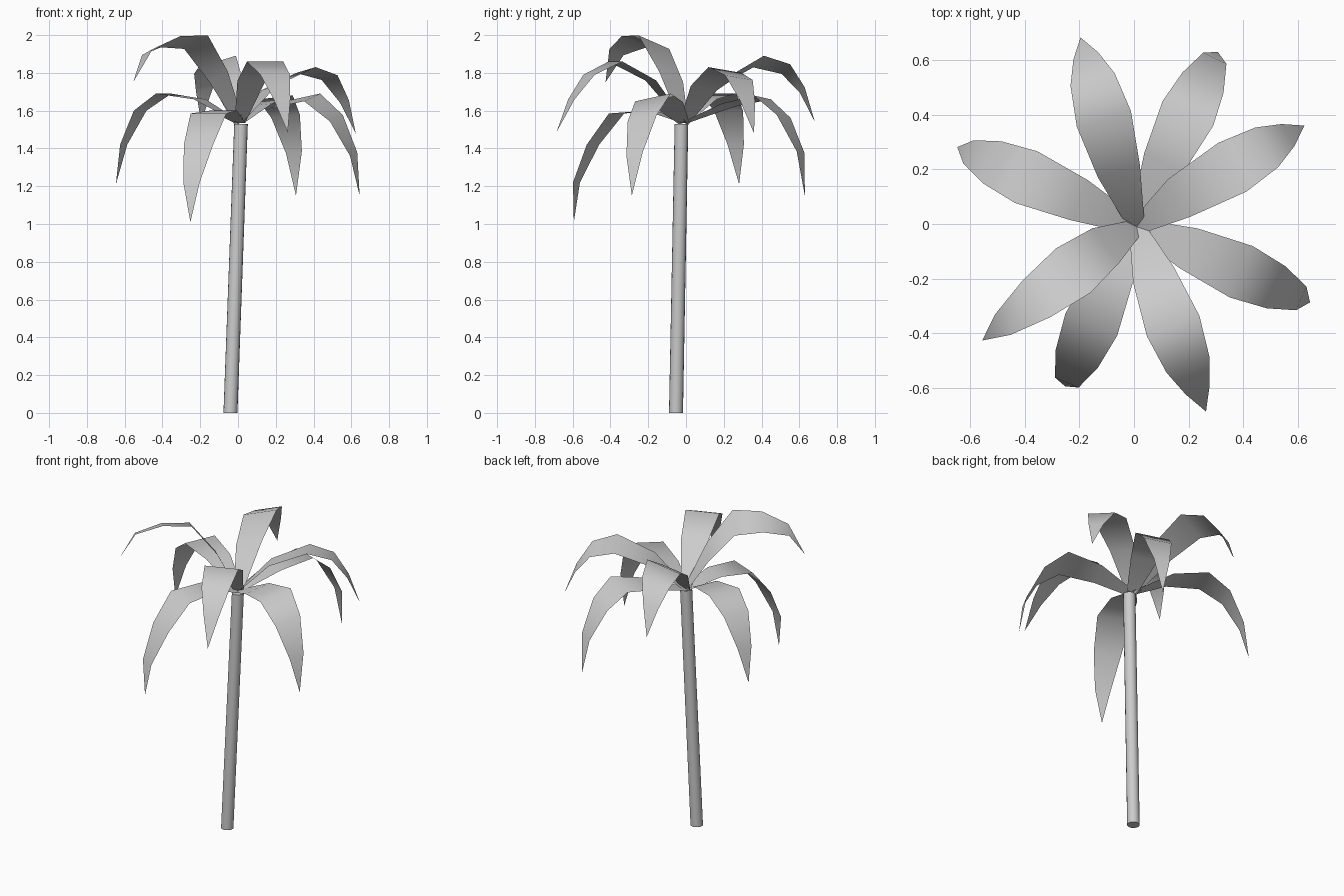
import bpy, bmesh, math
from mathutils import Vector

if "Cube" in bpy.data.objects:
    bpy.data.objects.remove(bpy.data.objects["Cube"])

BASE = Vector((0.01, -0.01, 1.535))
HALF_WIDTHS = (0.03, 0.08, 0.103, 0.084, 0.047)


def finish(name, bm, angle):
    mesh = bpy.data.meshes.new(name)
    bm.to_mesh(mesh)
    bm.free()
    obj = bpy.data.objects.new(name, mesh)
    bpy.context.collection.objects.link(obj)
    bpy.ops.object.select_all(action='DESELECT')
    obj.select_set(True)
    bpy.context.view_layer.objects.active = obj
    bpy.ops.object.shade_smooth_by_angle(angle=math.radians(angle))


def frond(name, azimuth, roll, path):
    """Tapered strip along a (radius, height) path; roll lifts its left edge."""
    a = math.radians(azimuth)
    out = Vector((math.cos(a), math.sin(a), 0))
    side = Vector((-out.y, out.x, 0))
    centres = [BASE] + [out * r + Vector((0, 0, z)) for r, z in path]
    bm = bmesh.new()
    rows = []
    for c, w in zip(centres, HALF_WIDTHS):
        offset = side * w + Vector((0, 0, roll * w / 0.1))
        rows.append((bm.verts.new(c - offset), bm.verts.new(c + offset)))
    for (a0, a1), (b0, b1) in zip(rows, rows[1:]):
        bm.faces.new((a0, b0, b1, a1))
    tip = bm.verts.new(centres[-1])
    bm.faces.new((rows[-1][0], tip, rows[-1][1]))
    finish(name, bm, 60)


# Leaning trunk: two rings joined and capped
bm = bmesh.new()
SIDES = 16
rings = []
for cx, cy, z, r in ((-0.04, -0.053, 0, 0.037), (0.016, -0.024, 1.53, 0.036)):
    rings.append([bm.verts.new((cx + r * math.cos(2 * math.pi * i / SIDES),
                                cy + r * math.sin(2 * math.pi * i / SIDES), z))
                  for i in range(SIDES)])
low, high = rings
for i in range(SIDES):
    j = (i + 1) % SIDES
    bm.faces.new((low[i], low[j], high[j], high[i]))
bm.faces.new(low[::-1])
bm.faces.new(high)
finish("trunk", bm, 40)

# Crown: high and low fronds, each with azimuth, roll and arch
frond("frond_east", -24, 0.02,
      ((0.22, 1.63), (0.43, 1.67), (0.57, 1.56), (0.67, 1.37), (0.705, 1.15)))
frond("frond_north_east", 30, -0.015,
      ((0.19, 1.72), (0.415, 1.815), (0.56, 1.775), (0.65, 1.65), (0.72, 1.48)))
frond("frond_north_right", 64, -0.01,
      ((0.25, 1.63), (0.45, 1.67), (0.575, 1.57), (0.675, 1.38), (0.70, 1.15)))
frond("frond_north_left", 106, -0.03,
      ((0.20, 1.75), (0.40, 1.86), (0.55, 1.82), (0.64, 1.71), (0.71, 1.54)))
frond("frond_west", 156.5, 0.0,
      ((0.22, 1.66), (0.43, 1.69), (0.565, 1.60), (0.66, 1.42), (0.705, 1.21)))
frond("frond_south_west", 217.5, 0.035,
      ((0.13, 1.78), (0.28, 1.963), (0.45, 1.965), (0.605, 1.91), (0.70, 1.75)))
frond("frond_south_left", 247, 0.0,
      ((0.20, 1.60), (0.40, 1.585), (0.535, 1.42), (0.63, 1.22), (0.645, 1.01)))
frond("frond_south_right", 291, 0.0,
      ((0.20, 1.76), (0.40, 1.86), (0.55, 1.79), (0.65, 1.66), (0.735, 1.485)))
